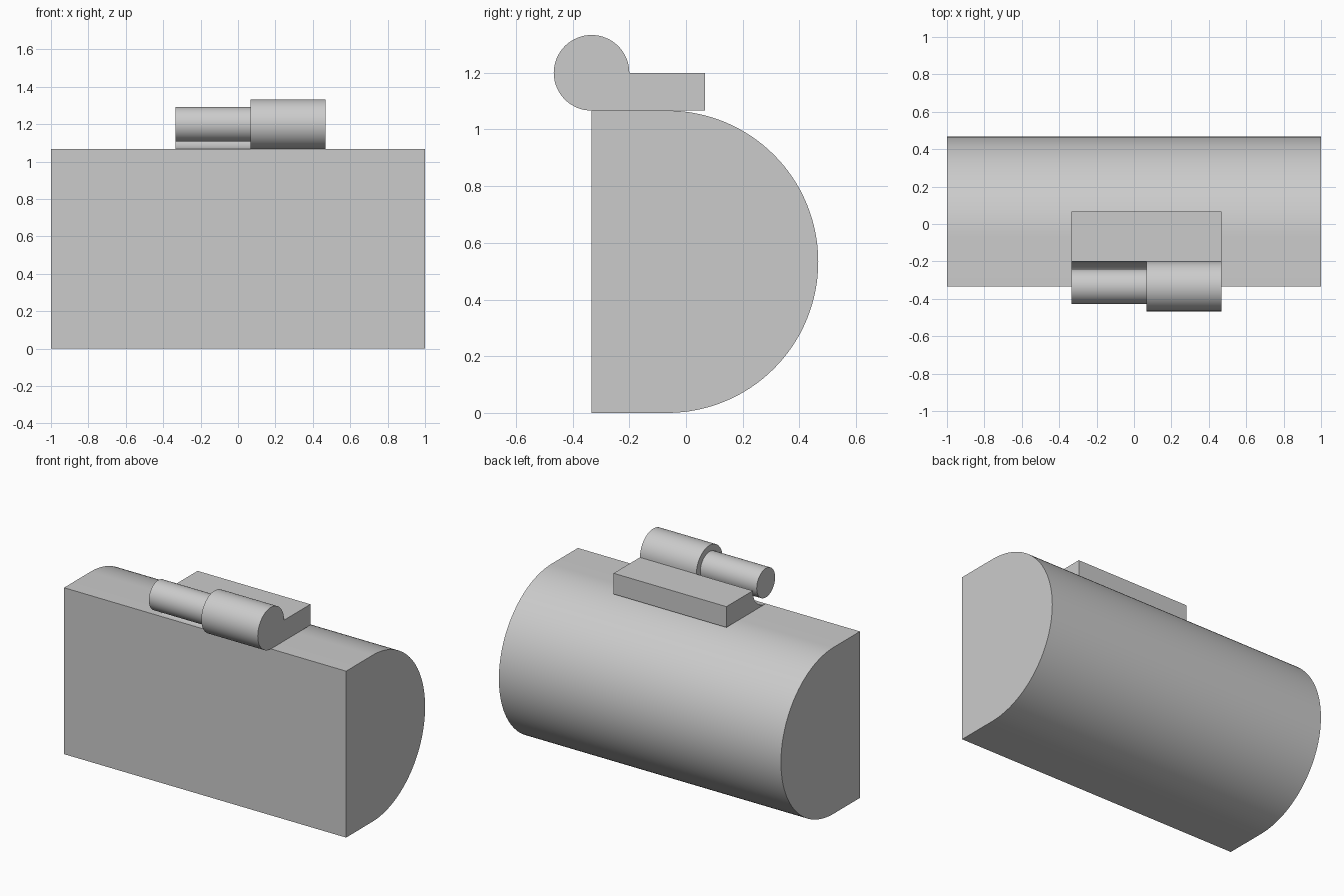
import bpy, bmesh, math

if "Cube" in bpy.data.objects:
    bpy.data.objects.remove(bpy.data.objects["Cube"])

grey = bpy.data.materials.new("light_grey")
grey.diffuse_color = (0.6, 0.6, 0.6, 1)
grey.use_nodes = True
grey.node_tree.nodes["Principled BSDF"].inputs["Base Color"].default_value = grey.diffuse_color

U = 1 / 15  # grid module: 2 units = 30 modules


def arc(cy, cz, r, a0, a1, n):
    """Points on a circle in the y-z plane, angles in degrees."""
    return [(cy + r * math.cos(math.radians(a0 + (a1 - a0) * i / n)),
             cz + r * math.sin(math.radians(a0 + (a1 - a0) * i / n)))
            for i in range(n + 1)]


def extrude_x(name, profile, x0, x1):
    """Extrude a y-z profile (in modules) along x."""
    bm = bmesh.new()
    face = bm.faces.new([bm.verts.new((x0 * U, y * U, z * U)) for y, z in profile])
    out = bmesh.ops.extrude_face_region(bm, geom=[face], use_keep_orig=True)
    verts = [g for g in out["geom"] if isinstance(g, bmesh.types.BMVert)]
    bmesh.ops.translate(bm, verts=verts, vec=((x1 - x0) * U, 0, 0))
    bmesh.ops.recalc_face_normals(bm, faces=bm.faces)
    mesh = bpy.data.meshes.new(name)
    bm.to_mesh(mesh)
    bm.free()
    mesh.materials.append(grey)
    obj = bpy.data.objects.new(name, mesh)
    bpy.context.collection.objects.link(obj)
    bpy.ops.object.select_all(action='DESELECT')
    obj.select_set(True)
    bpy.context.view_layer.objects.active = obj
    bpy.ops.object.shade_smooth_by_angle(angle=math.radians(30))
    return obj


# Main body: flat front, half-round back
extrude_x("body", [(-5, 16), (-5, 0)] + arc(-1, 8, 8, -90, 90, 64), -15, 15)

# Hinge plate with the wide barrel merged into it (right half)
extrude_x("hinge_barrel", [(1, 16), (1, 18)] + arc(-5, 18, 2, 0, 270, 48), 1, 7)

# Hinge plate with a concave clearance around the pin (left half)
extrude_x("hinge_plate", [(1, 16), (1, 18)] + arc(-5, 18, 2, 0, -90, 16), -5, 1)

# Thin hinge pin
extrude_x("hinge_pin", arc(-5, 18, 1.4, 0, 360, 48)[:-1], -5, 1)
